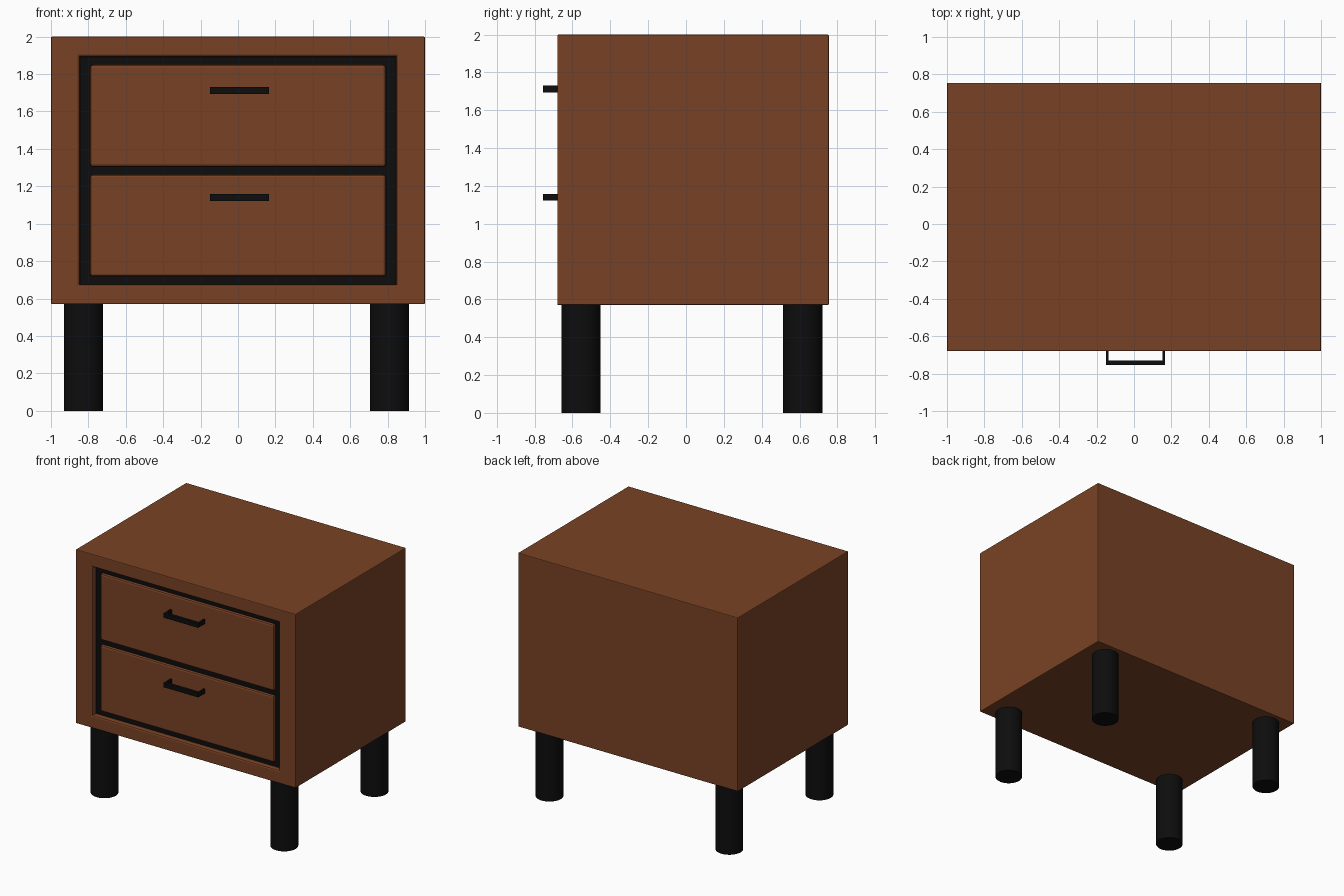
import bpy, bmesh

if "Cube" in bpy.data.objects:
    bpy.data.objects.remove(bpy.data.objects["Cube"])


def material(name, rgb):
    m = bpy.data.materials.new(name)
    m.diffuse_color = (*rgb, 1)
    m.use_nodes = True
    m.node_tree.nodes["Principled BSDF"].inputs["Base Color"].default_value = m.diffuse_color
    return m


wood = material("brown_wood", (0.19, 0.055, 0.018))
black = material("black_metal", (0.004, 0.004, 0.004))


def finish(name, bm, mat):
    bmesh.ops.recalc_face_normals(bm, faces=bm.faces)
    me = bpy.data.meshes.new(name)
    bm.to_mesh(me)
    bm.free()
    me.materials.append(mat)
    ob = bpy.data.objects.new(name, me)
    bpy.context.collection.objects.link(ob)
    return ob


def add_box(bm, x, y, z):
    """Box spanning the given (min, max) ranges."""
    verts = bmesh.ops.create_cube(bm, size=1)["verts"]
    for v in verts:
        for i, (lo, hi) in enumerate((x, y, z)):
            v.co[i] = hi if v.co[i] > 0 else lo
    return verts


def box(name, x, y, z, mat, bevel=0):
    bm = bmesh.new()
    add_box(bm, x, y, z)
    if bevel:
        bmesh.ops.bevel(bm, geom=bm.edges[:], offset=bevel, segments=2,
                        profile=0.5, affect='EDGES')
    return finish(name, bm, mat)


# Cabinet body with softened edges and a recessed front
bm = bmesh.new()
add_box(bm, (-1, 1), (-0.68, 0.755), (0.57, 2.0))
bmesh.ops.bevel(bm, geom=bm.edges[:], offset=0.006, segments=2,
                profile=0.5, affect='EDGES')
bm.faces.ensure_lookup_table()
front = min(bm.faces, key=lambda f: f.calc_center_median().y)
# each step: half width, z bottom, z top, y depth
for hw, z0, z1, y in ((0.86, 0.664, 1.905, -0.68),
                      (0.85, 0.672, 1.897, -0.676),
                      (0.845, 0.676, 1.892, -0.665),
                      (0.845, 0.676, 1.892, -0.63)):
    bmesh.ops.inset_region(bm, faces=[front], thickness=0.002)
    for v in front.verts:
        v.co = (hw if v.co.x > 0 else -hw, y, z1 if v.co.z > 1.28 else z0)
finish("cabinet_body", bm, wood)

# Black panel behind the drawers
box("recess_panel", (-0.845, 0.845), (-0.64, -0.625), (0.676, 1.892), black)

# Drawers, each with a thin U-shaped pull
for name, z0, z1, hz in (("upper", 1.305, 1.85, 1.712),
                         ("lower", 0.718, 1.263, 1.14)):
    box(name + "_drawer_front", (-0.79, 0.79), (-0.665, -0.63), (z0, z1),
        wood, 0.014)
    bm = bmesh.new()
    z = (hz - 0.018, hz + 0.018)
    add_box(bm, (-0.15, 0.166), (-0.755, -0.729), z)
    for x in (-0.15, 0.152):
        add_box(bm, (x, x + 0.014), (-0.729, -0.66), z)
    finish(name + "_drawer_handle", bm, black)

# Four round legs
for side, x in (("left", -0.826), ("right", 0.81)):
    for end, y in (("front", -0.555), ("back", 0.617)):
        bpy.ops.mesh.primitive_cylinder_add(vertices=32, radius=0.104,
                                            depth=0.575,
                                            location=(x, y, 0.2875))
        leg = bpy.context.object
        leg.name = f"{end}_{side}_leg"
        leg.data.materials.append(black)
        bpy.ops.object.shade_smooth_by_angle()
